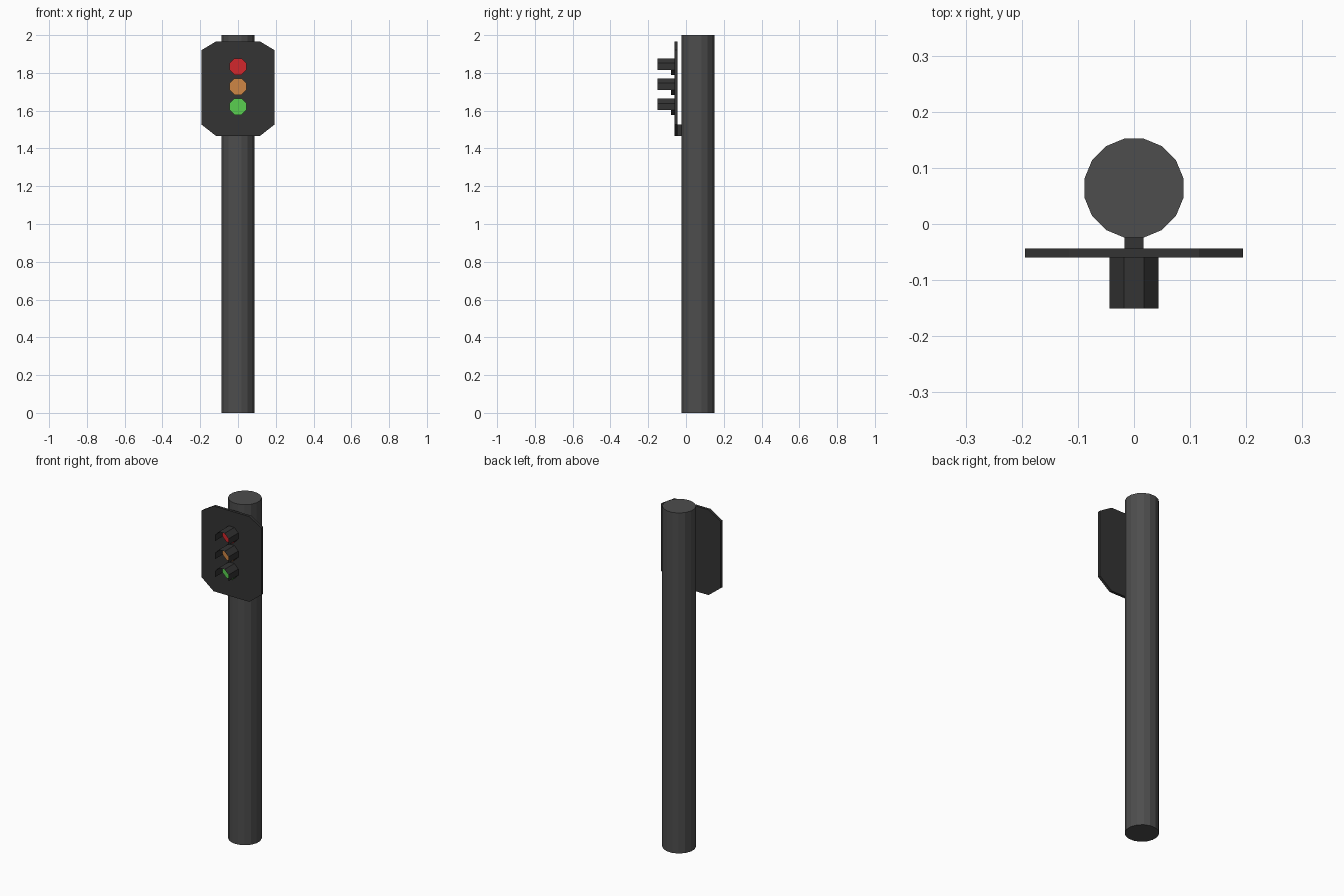
import bpy, math

if "Cube" in bpy.data.objects:
    bpy.data.objects.remove(bpy.data.objects["Cube"])


def material(name, rgb):
    m = bpy.data.materials.new(name)
    m.diffuse_color = (*rgb, 1)
    m.use_nodes = True
    m.node_tree.nodes["Principled BSDF"].inputs["Base Color"].default_value = m.diffuse_color
    return m


POLE = material("pole_grey", (0.075, 0.075, 0.075))
DARK = material("housing_dark", (0.033, 0.033, 0.033))
LAMPS = [
    ("red", 1.833, material("red", (0.65, 0.02, 0.025))),
    ("amber", 1.727, material("amber", (0.62, 0.24, 0.06))),
    ("green", 1.621, material("green", (0.10, 0.62, 0.08))),
]


def mesh_object(name, verts, faces, *mats):
    me = bpy.data.meshes.new(name)
    me.from_pydata(verts, [], faces)
    for m in mats:
        me.materials.append(m)
    ob = bpy.data.objects.new(name, me)
    bpy.context.collection.objects.link(ob)
    return ob


def extrude_y(name, profile, y0, y1, mats, closed=True):
    """Extrude a counter-clockwise (x, z) profile from front y0 to back y1.
    Closed profiles get caps, open ones become a thin sheet."""
    n = len(profile)
    verts = [(x, y, z) for y in (y0, y1) for x, z in profile]
    faces = [(i, i + n, (i + 1) % n + n, (i + 1) % n)
             for i in range(n if closed else n - 1)]
    if closed:
        faces += [tuple(range(n, 2 * n))[::-1], tuple(range(n))]
    return mesh_object(name, verts, faces, *mats)


# Pole: 16 sides, flats facing the axes
bpy.ops.mesh.primitive_cylinder_add(vertices=16, radius=0.0898, depth=2,
                                    location=(0, 0.064, 1),
                                    rotation=(0, 0, math.pi / 16))
pole = bpy.context.object
pole.name = "pole"
pole.data.materials.append(POLE)

# Back plate with clipped corners
right = [(0.116, 1.466), (0.194, 1.527), (0.194, 1.92), (0.116, 1.967)]
plate = right + [(-x, z) for x, z in reversed(right)]
extrude_y("back_plate", plate, -0.06, -0.044, [DARK])

# Bracket joining plate and pole at the bottom
extrude_y("bracket", [(-0.017, 1.466), (0.017, 1.466), (0.017, 1.526), (-0.017, 1.526)],
          -0.044, -0.022, [DARK])

# Lamps: octagonal lens body plus a hood over the upper five sides
R = 0.044 / math.cos(math.pi / 8)
for name, z, mat in LAMPS:
    ring = [(R * math.cos(a), z + R * math.sin(a))
            for a in (math.radians(-22.5 + 45 * i) for i in range(8))]
    lens = extrude_y(name + "_lens", ring, -0.08, -0.06, [DARK, mat])
    lens.data.polygons[-1].material_index = 1
    extrude_y(name + "_hood", ring[:6], -0.151, -0.08, [DARK], closed=False)
